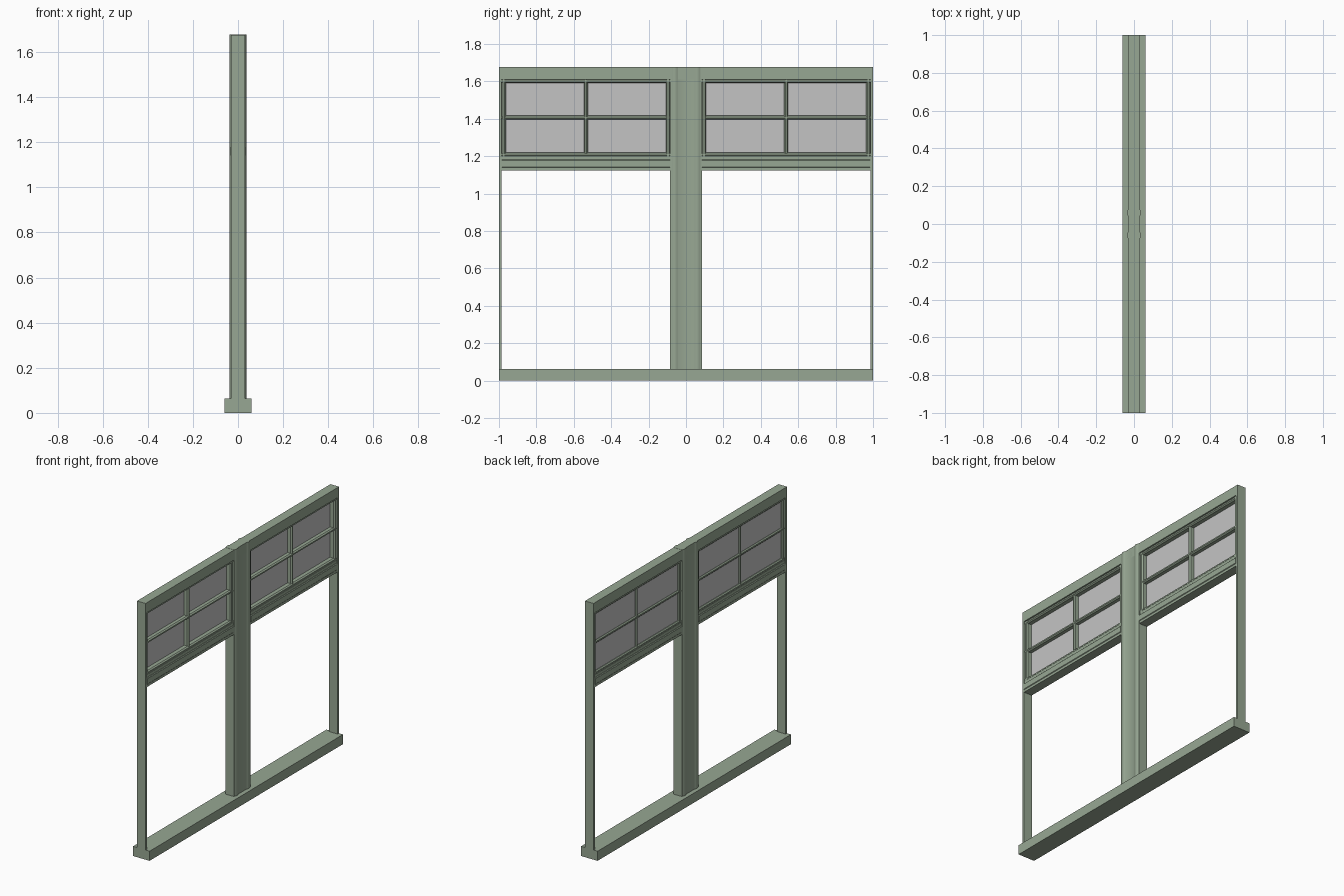
import bpy, bmesh, math

if "Cube" in bpy.data.objects:
    bpy.data.objects.remove(bpy.data.objects["Cube"])


def material(name, rgb):
    m = bpy.data.materials.new(name)
    m.diffuse_color = (*rgb, 1)
    m.use_nodes = True
    m.node_tree.nodes["Principled BSDF"].inputs["Base Color"].default_value = m.diffuse_color
    return m


GREEN = material("sage green paint", (0.31, 0.386, 0.292))
GREY = material("grey glass", (0.55, 0.55, 0.55))


def prism(name, profile, axis, lo, hi, mat=GREEN, smooth=False):
    """Extrude a profile: (x, y) pairs along z, or (x, z) pairs along y."""
    bm = bmesh.new()

    def point(p, t):
        return (p[0], p[1], t) if axis == "z" else (p[0], t, p[1])
    a = [bm.verts.new(point(p, lo)) for p in profile]
    b = [bm.verts.new(point(p, hi)) for p in profile]
    bm.faces.new(a)
    bm.faces.new(b)
    n = len(profile)
    for i in range(n):
        j = (i + 1) % n
        bm.faces.new((a[i], a[j], b[j], b[i]))
    bmesh.ops.recalc_face_normals(bm, faces=bm.faces[:])
    me = bpy.data.meshes.new(name)
    bm.to_mesh(me)
    bm.free()
    me.materials.append(mat)
    ob = bpy.data.objects.new(name, me)
    bpy.context.collection.objects.link(ob)
    if smooth:
        bpy.ops.object.select_all(action="DESELECT")
        ob.select_set(True)
        bpy.context.view_layer.objects.active = ob
        bpy.ops.object.shade_smooth_by_angle(angle=math.radians(35))
    return ob


def box(name, x0, x1, y0, y1, z0, z1, mat=GREEN):
    return prism(name, [(x0, y0), (x1, y0), (x1, y1), (x0, y1)], "z", z0, z1, mat)


def moulding(name, axis, centre, half, lo, hi, depth=0.022):
    """Sash bar with chamfered faces."""
    c = half * 0.4
    pts = [(-depth, -c), (-depth + 0.006, -half), (depth - 0.008, -half),
           (depth, -c), (depth, c), (depth - 0.008, half),
           (-depth + 0.006, half), (-depth, c)]
    return prism(name, [(x, centre + w) for x, w in pts], axis, lo, hi)


D = 0.031  # half depth of the main frame

# Main frame
box("sill", -0.06, 0.06, -1, 1, 0, 0.063)
box("header", -D, D, -1, 1, 1.61, 1.676)

# Centre mullion with two rounded beads on each face
side = [(D, -0.085)]
for c in (-0.06, 0.06):
    for i in range(9):
        t = i / 8
        side.append((D + 0.006 * math.sin(math.pi * t), c - 0.018 + 0.036 * t))
side.append((D, 0.085))
prism("centre_mullion", side + [(-x, -y) for x, y in side], "z", 0.06, 1.677, smooth=True)

for s, label in ((-1, "left"), (1, "right")):
    def span(a, b):
        return min(s * a, s * b), max(s * a, s * b)

    # Outer jamb
    box(label + "_jamb", -D, D, *span(0.986, 1), 0.06, 1.676)

    # Transom rail with a raised band
    lo, hi = span(0.08, 0.99)
    box(label + "_transom", -0.026, 0.026, lo, hi, 1.123, 1.202)
    box(label + "_transom_foot", -0.03, 0.03, lo, hi, 1.123, 1.139)
    prism(label + "_transom_band",
          [(-0.029, 1.139), (-0.033, 1.143), (-0.033, 1.178), (-0.029, 1.182),
           (0.029, 1.182), (0.033, 1.178), (0.033, 1.143), (0.029, 1.139)],
          "y", *span(0.085, 0.984))

    # Sash frame
    for z, part in ((1.2085, "bottom"), (1.602, "top")):
        moulding(f"{label}_sash_{part}", "y", z, 0.0105, lo, hi, 0.025)
    for y, part in ((0.096, "inner"), (0.9745, "outer")):
        moulding(f"{label}_sash_{part}", "z", s * y, 0.0115, 1.2, 1.61, 0.025)

    # Glazing bars
    moulding(label + "_bar_across", "y", 1.4065, 0.0105, lo, hi)
    moulding(label + "_bar_upright", "z", s * 0.535, 0.0105, 1.2, 1.61)

    # Glass
    box(label + "_glass", -0.014, -0.008, *span(0.095, 0.975), 1.205, 1.605, GREY)
